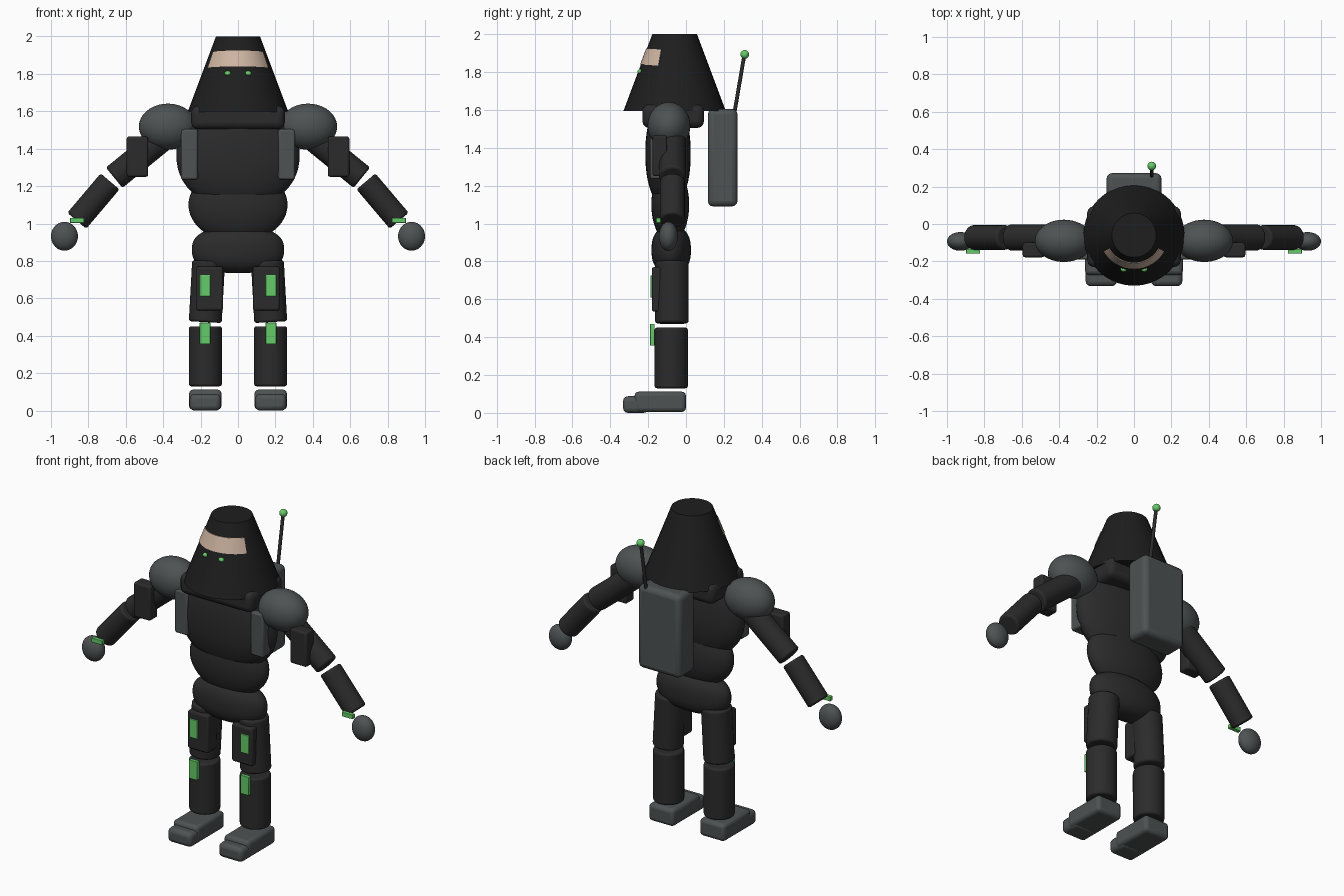
import bpy, bmesh, math
from mathutils import Vector

if "Cube" in bpy.data.objects:
    bpy.data.objects.remove(bpy.data.objects["Cube"])


def material(name, rgb):
    m = bpy.data.materials.new(name)
    m.diffuse_color = (*rgb, 1)
    m.use_nodes = True
    m.node_tree.nodes["Principled BSDF"].inputs["Base Color"].default_value = m.diffuse_color
    return m


HOOD = material("hood_black", (0.013, 0.013, 0.013))
SUIT = material("suit_charcoal", (0.024, 0.024, 0.024))
GREY = material("armour_grey", (0.075, 0.085, 0.087))
GREEN = material("glow_green", (0.13, 0.60, 0.14))
SKIN = material("skin", (0.62, 0.46, 0.36))


def finish(bm, name, mat, bevel=0.0):
    bmesh.ops.recalc_face_normals(bm, faces=bm.faces)
    me = bpy.data.meshes.new(name)
    bm.to_mesh(me)
    bm.free()
    me.materials.append(mat)
    ob = bpy.data.objects.new(name, me)
    bpy.context.collection.objects.link(ob)
    if bevel:
        b = ob.modifiers.new("bevel", 'BEVEL')
        b.width = bevel
        b.segments = 3
        b.limit_method = 'ANGLE'
        b.angle_limit = math.radians(40)
    bpy.ops.object.select_all(action='DESELECT')
    bpy.context.view_layer.objects.active = ob
    ob.select_set(True)
    bpy.ops.object.shade_smooth_by_angle(angle=math.radians(40))
    return ob


def box(name, mat, x, y, z, bevel=0.012):
    """Rounded box from (min, max) ranges."""
    bm = bmesh.new()
    bmesh.ops.create_cube(bm, size=1)
    for v in bm.verts:
        v.co = [sum(r) / 2 + c * abs(r[1] - r[0]) for c, r in zip(v.co, (x, y, z))]
    return finish(bm, name, mat, bevel)


def blob(name, mat, centre, half, n=2.0):
    """Ellipsoid; n above 2 gives a fuller vertical profile."""
    bm = bmesh.new()
    bmesh.ops.create_uvsphere(bm, u_segments=40, v_segments=24, radius=1)
    for v in bm.verts:
        k = 1 / (math.hypot(v.co.x, v.co.y) ** n + abs(v.co.z) ** n) ** (1 / n)
        v.co = [c + k * p * h for c, p, h in zip(centre, v.co, half)]
    return finish(bm, name, mat)


def rod(name, mat, a, b, r1, r2=None, bevel=0.012):
    """Cylinder or cone between two points."""
    a, b = Vector(a), Vector(b)
    bm = bmesh.new()
    bmesh.ops.create_cone(bm, cap_ends=True, segments=40, radius1=r1,
                          radius2=r1 if r2 is None else r2, depth=(b - a).length)
    q = (b - a).to_track_quat('Z', 'Y')
    for v in bm.verts:
        v.co = q @ v.co + (a + b) / 2
    return finish(bm, name, mat, bevel)


# Hood and face
HY, R0, R1, Z0, Z1 = -0.06, 0.27, 0.118, 1.595, 2.0
rod("hood", HOOD, (0, HY, Z0), (0, HY, Z1), R0, R1, 0)


def hood_radius(z):
    return R0 + (R1 - R0) * (z - Z0) / (Z1 - Z0)


# Face opening as a thin curved strip on the hood
bm = bmesh.new()
rows = []
for i in range(25):
    t = math.radians(-62 + 124 * i / 24)
    sag = 0.012 * (1 - math.cos(t))
    rows.append([bm.verts.new(((hood_radius(z) + d) * math.sin(t),
                               HY - (hood_radius(z) + d) * math.cos(t), z))
                 for z, d in ((1.84 - sag, -0.003), (1.84 - sag, 0.004),
                              (1.925 - sag, 0.004), (1.925 - sag, -0.003))])
for p, q in zip(rows, rows[1:]):
    for j in range(4):
        k = (j + 1) % 4
        bm.faces.new((p[j], p[k], q[k], q[j]))
bm.faces.new(rows[0])
bm.faces.new(rows[-1])
finish(bm, "face_strip", SKIN)

# Torso
box("collar", SUIT, (-0.25, 0.25), (-0.23, 0.095), (1.505, 1.63), 0.035)
blob("chest", SUIT, (0, -0.095, 1.37), (0.33, 0.12, 0.285), 2.2)
blob("abdomen", SUIT, (0, -0.083, 1.10), (0.265, 0.1, 0.2))
blob("pelvis", SUIT, (0, -0.078, 0.86), (0.247, 0.104, 0.125), 2.5)

# Backpack and antenna
box("backpack", GREY, (-0.147, 0.147), (0.115, 0.272), (1.09, 1.605), 0.03)
rod("antenna", SUIT, (0.095, 0.255, 1.58), (0.095, 0.308, 1.89), 0.01, bevel=0)
blob("antenna_tip", GREEN, (0.095, 0.31, 1.893), (0.023, 0.023, 0.023))

# Paired parts
for s, side in ((-1, "right"), (1, "left")):
    def name(part):
        return f"{part}_{side}"

    def xr(lo, hi):
        return (s * lo, s * hi)

    blob(name("eye_light"), GREEN, (s * 0.055, -0.242, 1.803), (0.017, 0.014, 0.013))
    box(name("chest_plate"), GREY, xr(0.215, 0.305), (-0.19, -0.11), (1.235, 1.505))

    # Arm
    blob(name("shoulder"), GREY, (s * 0.375, -0.09, 1.518), (0.155, 0.113, 0.123))
    rod(name("upper_arm"), SUIT, (s * 0.38, -0.072, 1.475), (s * 0.662, -0.072, 1.245), 0.07)
    rod(name("forearm"), SUIT, (s * 0.684, -0.072, 1.225), (s * 0.862, -0.072, 1.015), 0.066)
    blob(name("hand"), GREY, (s * 0.928, -0.093, 0.932), (0.072, 0.05, 0.077))
    box(name("arm_pouch"), SUIT, xr(0.48, 0.595), (-0.178, -0.1), (1.25, 1.465))
    box(name("wrist_light"), GREEN, xr(0.823, 0.898), (-0.158, -0.133), (1.003, 1.03), 0.003)

    # Leg
    rod(name("thigh"), SUIT, (s * 0.157, -0.075, 0.8), (s * 0.175, -0.075, 0.473), 0.088)
    rod(name("shin"), SUIT, (s * 0.174, -0.078, 0.45), (s * 0.174, -0.078, 0.13), 0.088)
    box(name("thigh_pouch"), SUIT, xr(0.08, 0.223), (-0.18, -0.09), (0.535, 0.77))
    box(name("thigh_light"), GREEN, xr(0.148, 0.205), (-0.188, -0.17), (0.61, 0.725), 0.003)
    box(name("shin_light"), GREEN, xr(0.148, 0.205), (-0.19, -0.166), (0.355, 0.47), 0.003)
    box(name("foot"), GREY, xr(0.088, 0.262), (-0.272, 0.0), (0.005, 0.112), 0.022)
    box(name("toe_cap"), GREY, xr(0.092, 0.258), (-0.332, -0.2), (0.0, 0.088), 0.025)
